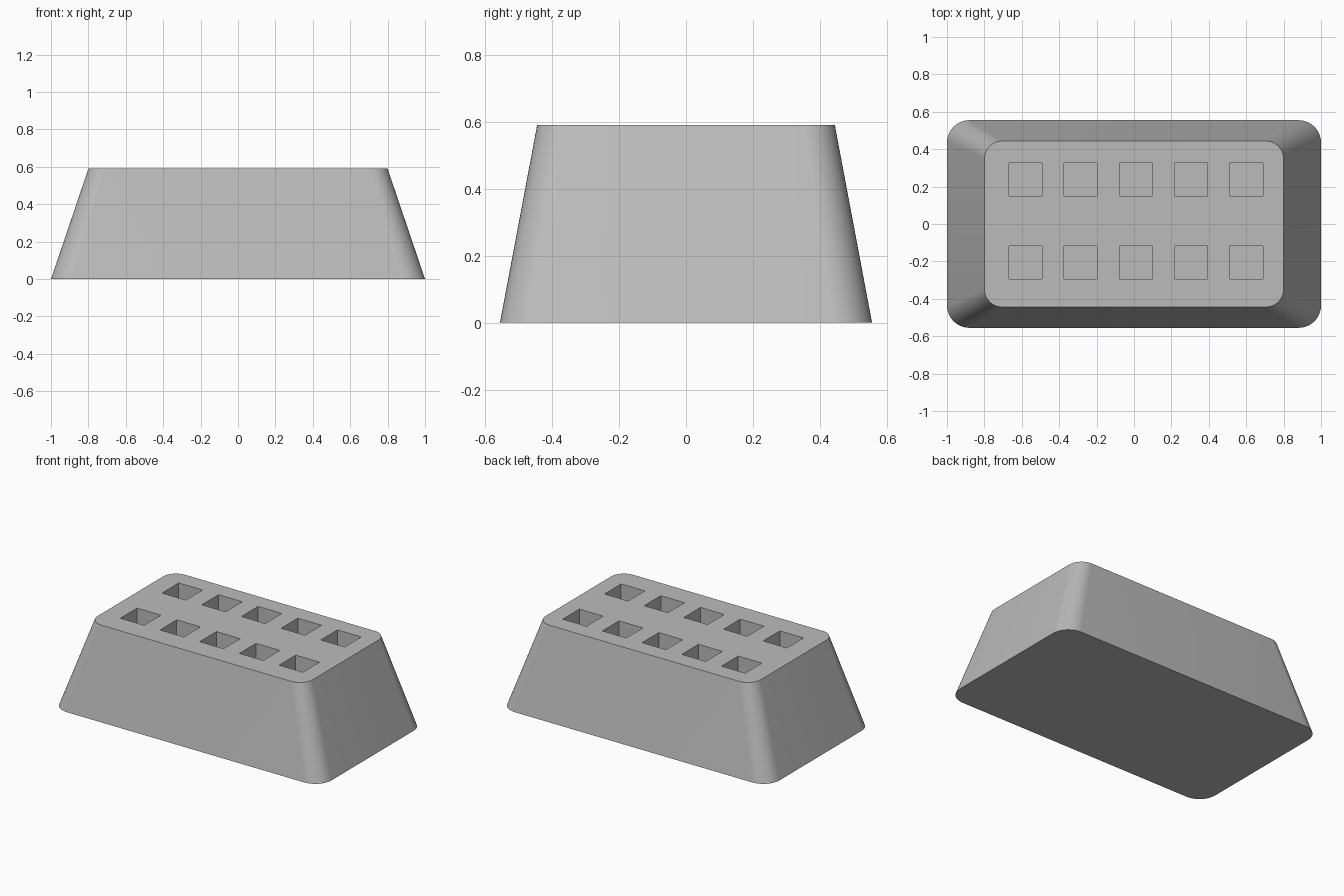
import bpy, bmesh
from math import sin, cos, pi, radians
from mathutils import Matrix

cube = bpy.data.objects.get("Cube")
if cube:
    bpy.data.objects.remove(cube, do_unlink=True)

HEIGHT = 0.59
TAPER = 0.8
HOLE = 0.177
HOLE_DEPTH = 0.42

# Plain grey material
grey = bpy.data.materials.new("grey")
grey.use_nodes = True
colour = (0.5, 0.5, 0.5, 1)
grey.diffuse_color = colour
grey.node_tree.nodes["Principled BSDF"].inputs["Base Color"].default_value = colour


def make_object(name, bm):
    bmesh.ops.recalc_face_normals(bm, faces=bm.faces)
    mesh = bpy.data.meshes.new(name)
    bm.to_mesh(mesh)
    bm.free()
    mesh.materials.append(grey)
    obj = bpy.data.objects.new(name, mesh)
    bpy.context.collection.objects.link(obj)
    return obj


def rounded_rectangle(half_x, half_y, radius, steps=12):
    points = []
    for corner, (sx, sy) in enumerate([(1, 1), (-1, 1), (-1, -1), (1, -1)]):
        for i in range(steps + 1):
            a = (corner + i / steps) * pi / 2
            points.append((sx * (half_x - radius) + radius * cos(a),
                           sy * (half_y - radius) + radius * sin(a)))
    return points


# Tapered block with rounded corners
bm = bmesh.new()
outline = rounded_rectangle(1.0, 0.555, 0.12)
base = bm.faces.new([bm.verts.new((x, y, 0)) for x, y in outline])
top = bmesh.ops.extrude_face_region(bm, geom=[base], use_keep_orig=True)
for v in top["geom"]:
    if isinstance(v, bmesh.types.BMVert):
        v.co = (v.co.x * TAPER, v.co.y * TAPER, HEIGHT)
block = make_object("holder_block", bm)

# Two rows of five square sockets
bm = bmesh.new()
for y in (-0.206, 0.237):
    for i in range(5):
        x = -0.58 + 0.295 * i
        size = Matrix.Diagonal((HOLE, HOLE, 2 * HOLE_DEPTH, 1))
        bmesh.ops.create_cube(bm, size=1, matrix=Matrix.Translation((x, y, HEIGHT)) @ size)
cutter = make_object("socket_cutter", bm)
cutter.hide_render = True

cut = block.modifiers.new("sockets", "BOOLEAN")
cut.operation = "DIFFERENCE"
cut.solver = "EXACT"
cut.object = cutter
bpy.ops.object.select_all(action="DESELECT")
bpy.context.view_layer.objects.active = block
block.select_set(True)
bpy.ops.object.modifier_apply(modifier=cut.name)
bpy.data.objects.remove(cutter, do_unlink=True)

# Smooth the rounded corners, keep the rims crisp
bpy.ops.object.shade_smooth_by_angle(angle=radians(30))
